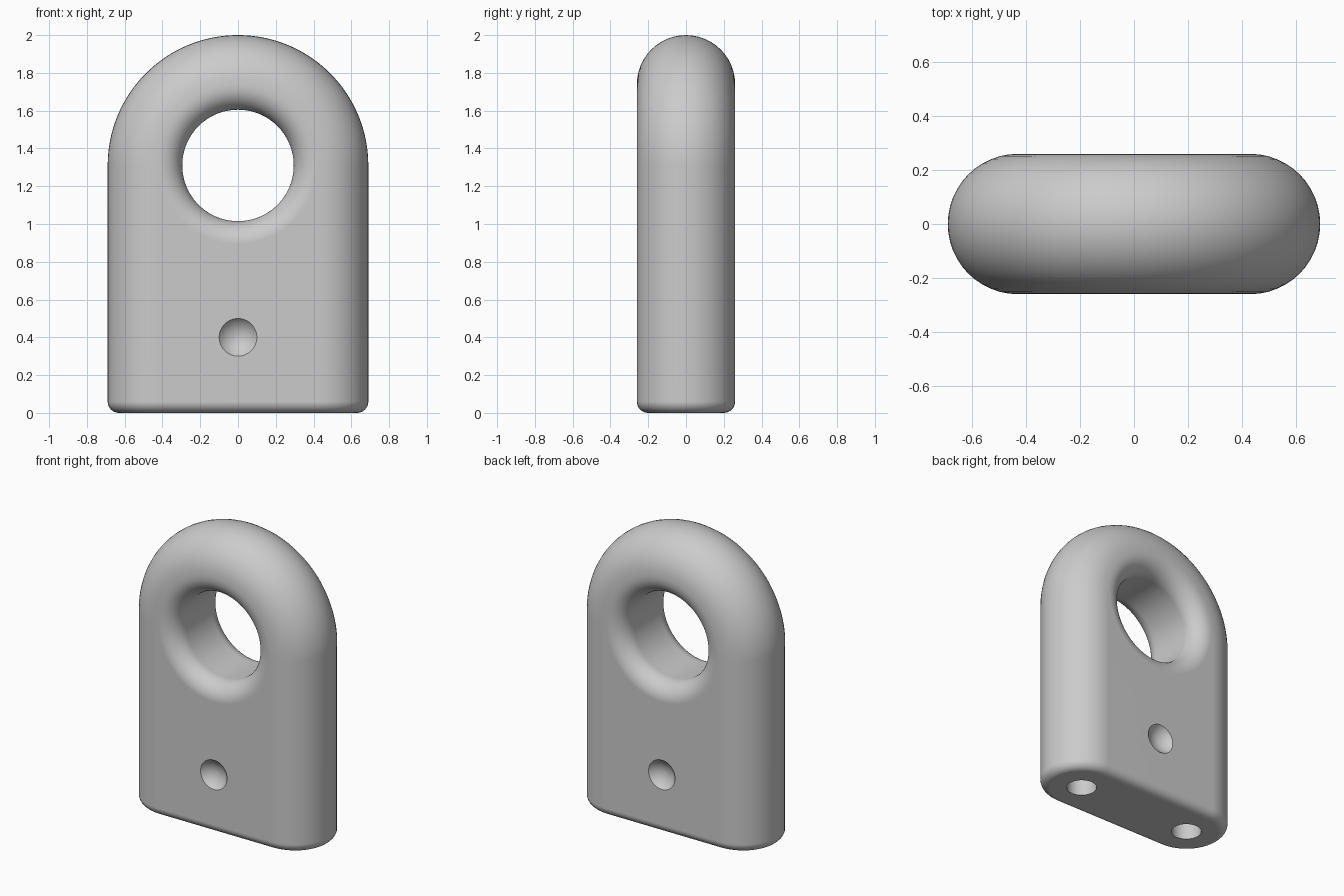
import bpy, bmesh
from math import sin, cos, pi
from mathutils import Matrix, Vector

if "Cube" in bpy.data.objects:
    bpy.data.objects.remove(bpy.data.objects["Cube"])

HALF, EDGE, EYE_Z = 0.43, 0.26, 1.31   # spine half width, edge radius, eye height
HOLE, FLARE, FILLET = 0.295, 0.12, 0.06

grey = bpy.data.materials.new("light grey")
grey.use_nodes = True
color = (0.6, 0.6, 0.6, 1)
grey.diffuse_color = color
grey.node_tree.nodes["Principled BSDF"].inputs["Base Color"].default_value = color


def make_object(name, bm):
    bmesh.ops.remove_doubles(bm, verts=bm.verts, dist=1e-5)
    bmesh.ops.dissolve_degenerate(bm, edges=bm.edges, dist=1e-5)
    bmesh.ops.recalc_face_normals(bm, faces=bm.faces)
    mesh = bpy.data.meshes.new(name)
    bm.to_mesh(mesh)
    bm.free()
    mesh.materials.append(grey)
    obj = bpy.data.objects.new(name, mesh)
    bpy.context.collection.objects.link(obj)
    return obj


def bridge(bm, rows, closed):
    """Join successive rows of points with quads."""
    rows = [[bm.verts.new(p) for p in row] for row in rows]
    for a, b in zip(rows, rows[1:]):
        n = len(a)
        for i in range(n if closed else n - 1):
            j = (i + 1) % n
            bm.faces.new((a[i], a[j], b[j], b[i]))
    return rows


def half_section(r):
    """Right half of a stadium outline, front to back."""
    arc = [(HALF + r * cos(t), r * sin(t))
           for t in [pi * (i / 24 - 0.5) for i in range(25)]]
    return [(0, -r)] + arc + [(0, r)]


def stadium(r, z):
    right = half_section(r)
    left = [(-x, y) for x, y in right[-2:0:-1]]
    return [(x, y, z) for x, y in right + left]


# Body: upright stadium prism with filleted foot and a revolved rounded top
bm = bmesh.new()
levels = []
for i in range(9):
    t = pi / 2 * i / 8
    levels.append(stadium(EDGE - FILLET * (1 - sin(t)), FILLET * (1 - cos(t))))
levels.append(stadium(EDGE, EYE_Z))
rows = bridge(bm, levels, True)
bm.faces.new(rows[0])
arch = [[(x * cos(pi * i / 64), y, EYE_Z + x * sin(pi * i / 64))
         for x, y in half_section(EDGE)] for i in range(65)]
bridge(bm, arch, False)
body = make_object("shackle_body", bm)

cutters = []

# Eye: lathed cutter flaring out at both faces
bm = bmesh.new()
side = [(HOLE + FLARE * (1 - cos(t)), EDGE - FLARE + FLARE * sin(t))
        for t in [pi / 2 * i / 12 for i in range(13)]]
side.append((HOLE + FLARE, EDGE + 0.1))
profile = [(r, -y) for r, y in reversed(side)] + side
rings = [[(r * cos(2 * pi * i / 96), y, EYE_Z + r * sin(2 * pi * i / 96))
          for i in range(96)] for r, y in profile]
rows = bridge(bm, rings, True)
bm.faces.new(rows[0])
bm.faces.new(rows[-1])
cutters.append(make_object("eye_cutter", bm))

for s in (-1, 1):
    # Shallow round dimple on each face
    bm = bmesh.new()
    bmesh.ops.create_uvsphere(bm, u_segments=48, v_segments=32, radius=0.125,
                              matrix=Matrix.Translation((0, s * (EDGE + 0.075), 0.4))
                              @ Matrix.Rotation(pi / 2, 4, 'X'))
    cutters.append(make_object("dimple_cutter", bm))
    # Blind hole under each end
    bm = bmesh.new()
    bmesh.ops.create_cone(bm, cap_ends=True, segments=48, radius1=0.094, radius2=0.094,
                          depth=0.6, matrix=Matrix.Translation((s * HALF, 0, 0)))
    cutters.append(make_object("socket_cutter", bm))

bpy.context.view_layer.objects.active = body
body.select_set(True)
for cutter in cutters:
    mod = body.modifiers.new("cut", 'BOOLEAN')
    mod.operation, mod.solver, mod.object = 'DIFFERENCE', 'EXACT', cutter
    bpy.ops.object.modifier_apply(modifier=mod.name)
    bpy.data.objects.remove(cutter)

bpy.ops.object.shade_smooth_by_angle(angle=pi / 6)
weighted = body.modifiers.new("even shading", 'WEIGHTED_NORMAL')
weighted.keep_sharp = True
